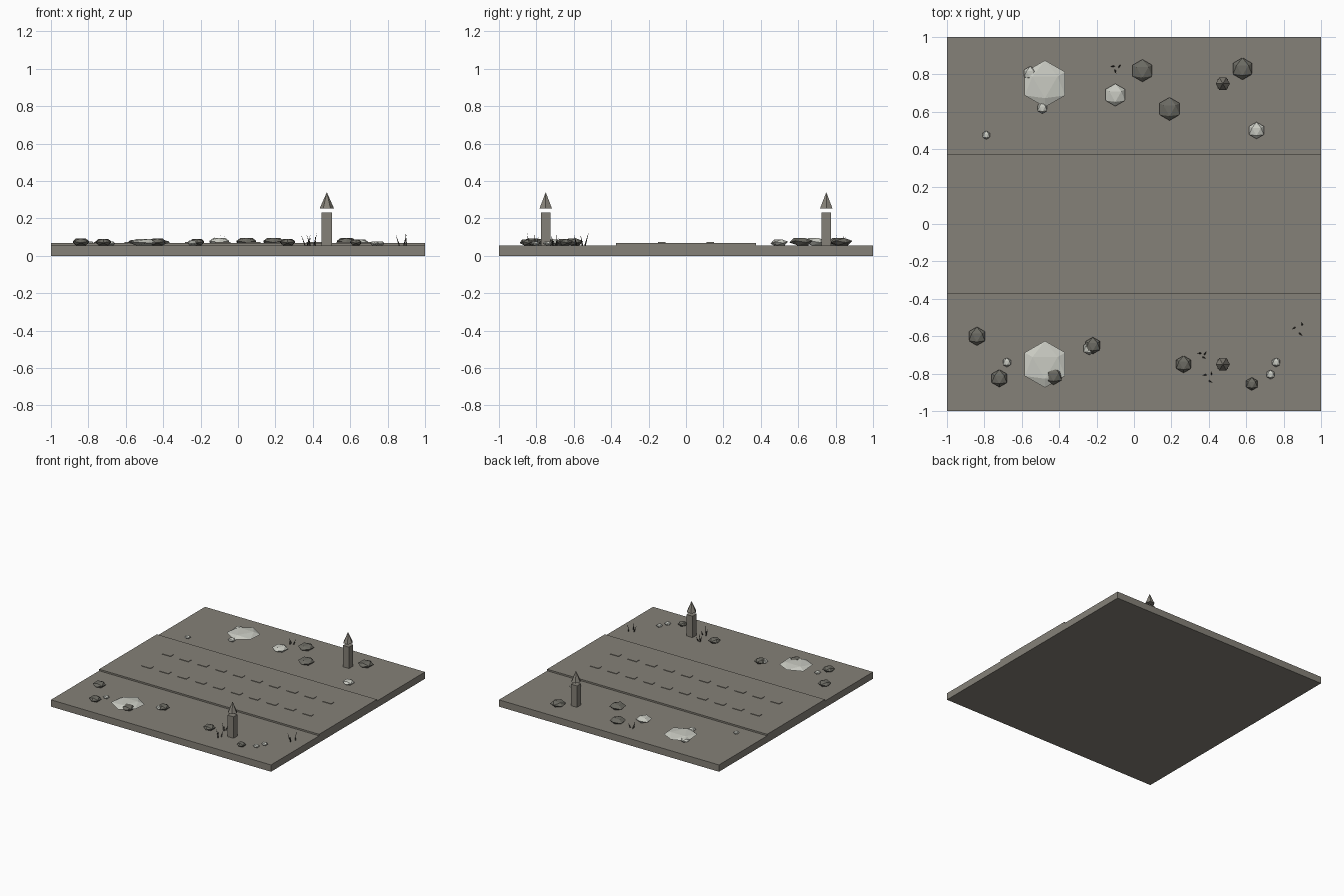
import bpy, bmesh, math, random
from mathutils import Vector

if "Cube" in bpy.data.objects:
    bpy.data.objects.remove(bpy.data.objects["Cube"])

random.seed(4)
GROUND_Z = 0.056


def material(name, rgb):
    m = bpy.data.materials.new(name)
    m.diffuse_color = (*rgb, 1)
    m.use_nodes = True
    m.node_tree.nodes["Principled BSDF"].inputs["Base Color"].default_value = m.diffuse_color
    return m


EARTH = material("earth_grey", (0.235, 0.22, 0.188))
STONE = material("dark_stone", (0.15, 0.147, 0.125))
PALE = material("pale_stone", (0.59, 0.60, 0.545))
TWIG = material("dark_twig", (0.065, 0.062, 0.052))


def finish(bm, name, mat):
    bmesh.ops.recalc_face_normals(bm, faces=bm.faces)
    me = bpy.data.meshes.new(name)
    bm.to_mesh(me)
    bm.free()
    me.materials.append(mat)
    ob = bpy.data.objects.new(name, me)
    bpy.context.collection.objects.link(ob)
    return ob


def box(name, mat, x, y, z0, sx, sy, z1):
    bm = bmesh.new()
    bmesh.ops.create_cube(bm, size=1)
    for v in bm.verts:
        v.co = Vector((x + v.co.x * sx, y + v.co.y * sy,
                       (z0 + z1) / 2 + v.co.z * (z1 - z0)))
    return finish(bm, name, mat)


def rock(name, mat, x, y, r, height):
    """Flattened icosahedron resting on one triangle, widest points along y."""
    bm = bmesh.new()
    k = r / 0.982
    layers = ((0.607, 1.0, -90), (0.982, 0.237, 90),
              (0.982, -0.237, -90), (0.607, -1.0, 90))
    for rad, level, start in layers:
        for i in range(3):
            a = math.radians(start + 120 * i)
            bm.verts.new((x + k * rad * math.cos(a), y + k * rad * math.sin(a),
                          GROUND_Z + height * (level + 1) / 2))
    bmesh.ops.convex_hull(bm, input=bm.verts)
    return finish(bm, name, mat)


def twigs(name, x, y, spread, tall):
    """Three thin leaning blades."""
    bm = bmesh.new()
    for i in range(3):
        a = math.radians(120 * i + random.uniform(0, 60))
        base = Vector((x + spread * math.cos(a), y + spread * math.sin(a), GROUND_Z))
        lean = Vector((math.cos(a + 0.8), math.sin(a + 0.8), 0)) * 0.02
        tip = bm.verts.new(base + lean + Vector((0, 0, tall * random.uniform(0.7, 1))))
        ring = [bm.verts.new(base + Vector((math.cos(t), math.sin(t), 0)) * 0.005)
                for t in (0, 2.094, 4.189)]
        bm.faces.new(ring)
        for j in range(3):
            bm.faces.new((ring[j], ring[(j + 1) % 3], tip))
    return finish(bm, name, TWIG)


# Ground slab and raised road
box("ground", EARTH, 0, 0, 0, 2, 2, GROUND_Z)
box("road", EARTH, 0, 0, GROUND_Z - 0.002, 2, 0.75, 0.069)

# Two rows of low track marks on the road
for y in (-0.13, 0.13):
    for i in range(10):
        box("track_mark", EARTH, -0.73 + i * 0.1622, y, 0.067, 0.08, 0.04, 0.073)

# Roadside posts with floating pointed caps
for y in (-0.75, 0.75):
    box("post", EARTH, 0.475, y, GROUND_Z - 0.002, 0.055, 0.052, 0.232)
    bm = bmesh.new()
    bmesh.ops.create_cone(bm, cap_ends=True, segments=6, radius1=0.038, radius2=0, depth=0.086)
    for v in bm.verts:
        c = v.co.copy()
        v.co = (c.x, c.y, c.z)
    # turn the points of the hexagon to face along x
    if max(v.co.x for v in bm.verts) < 0.037:
        for v in bm.verts:
            v.co.x, v.co.y = v.co.y, -v.co.x
    bmesh.ops.translate(bm, verts=bm.verts, vec=(0.475, y, 0.297))
    finish(bm, "post_cap", EARTH)

# Wide pale slabs
for y in (-0.75, 0.75):
    rock("pale_slab", PALE, -0.476, y, 0.125, 0.033)

# Dark rocks: x, y, radius
for x, y, r in ((0.045, 0.82, 0.06), (0.58, 0.83, 0.059), (0.19, 0.615, 0.062),
                (-0.84, -0.6, 0.05), (-0.72, -0.825, 0.047), (-0.43, -0.81, 0.05),
                (-0.22, -0.65, 0.045), (0.265, -0.75, 0.046), (0.63, -0.855, 0.035)):
    rock("dark_rock", STONE, x, y, r, 0.02 + r * 0.32)

# Pale rocks: x, y, radius
for x, y, r in ((-0.1, 0.69, 0.06), (0.655, 0.5, 0.045), (-0.79, 0.475, 0.023),
                (-0.49, 0.62, 0.03), (-0.555, 0.805, 0.038), (-0.24, -0.665, 0.035),
                (-0.68, -0.74, 0.025), (0.76, -0.74, 0.025), (0.73, -0.805, 0.025)):
    rock("pale_rock", PALE, x, y, r, 0.008 + r * 0.52)

# Dry grass tufts: x, y, spread, height
for x, y, s, h in ((-0.095, 0.835, 0.015, 0.065), (0.885, -0.56, 0.025, 0.075),
                   (0.365, -0.7, 0.012, 0.06), (0.4, -0.82, 0.02, 0.07)):
    twigs("grass_tuft", x, y, s, h)
